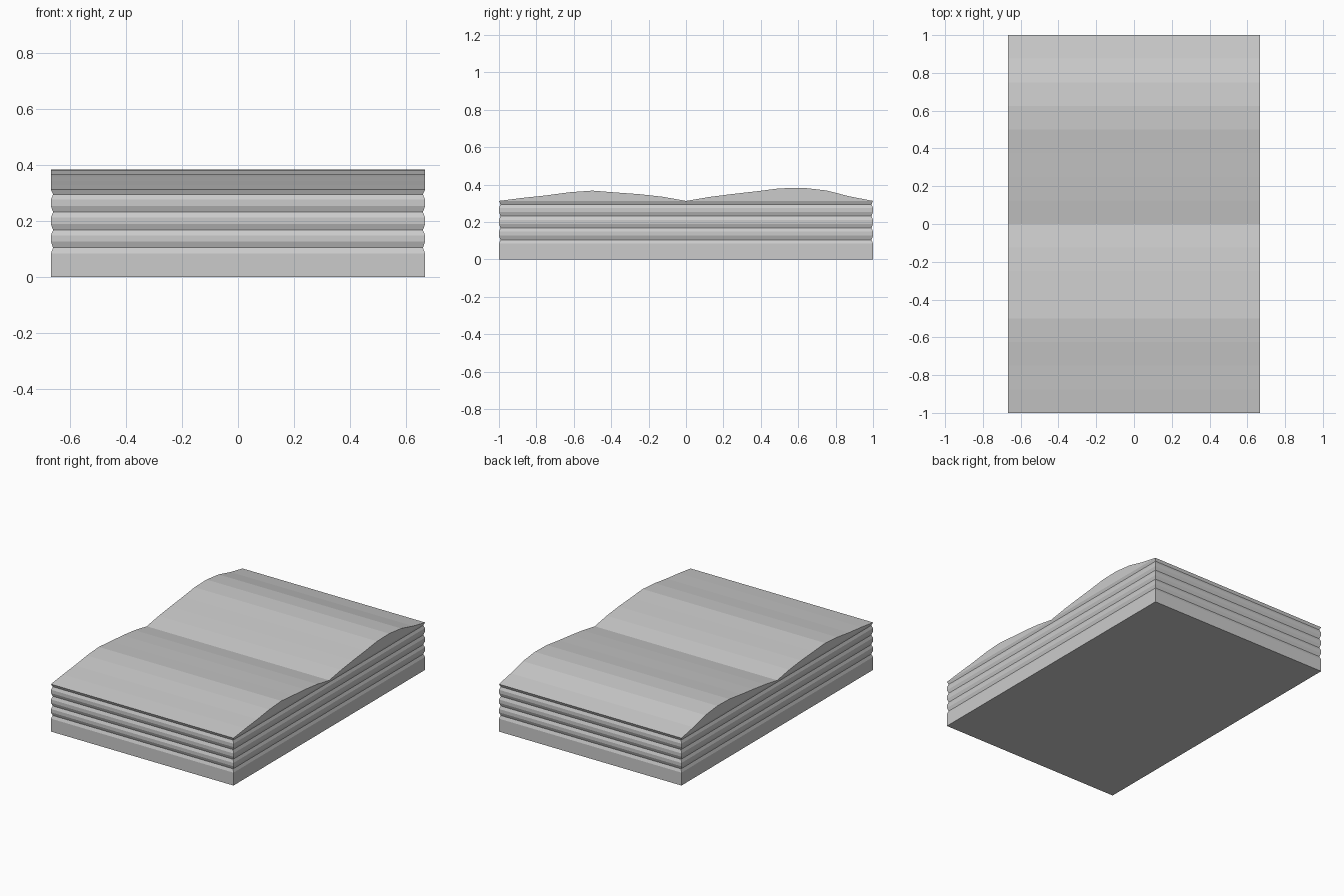
import bpy, bmesh

if "Cube" in bpy.data.objects:
    bpy.data.objects.remove(bpy.data.objects["Cube"])

HX, HY = 0.667, 1.0

# Side contour: (height, inset), with four shallow grooves
levels = [(0.0, 0.0), (0.085, 0.0)]
for g in (0.105, 0.168, 0.232, 0.295):
    levels += [(g, 0.008), (g + 0.022, 0.0)]
    if g < 0.29:
        levels.append((g + 0.044, 0.0))
levels[-1] = (0.313, 0.0)

# Wavy top heights, evenly spaced from front to back
wave = [0.313, 0.329, 0.342, 0.359, 0.368, 0.358, 0.349, 0.335, 0.313,
        0.334, 0.350, 0.364, 0.380, 0.383, 0.369, 0.337, 0.313]

bm = bmesh.new()

# Grooved stack of rectangular rings
rings = []
for z, d in levels:
    x, y = HX - d, HY - d
    rings.append([bm.verts.new((a * x, b * y, z))
                  for a, b in ((-1, -1), (1, -1), (1, 1), (-1, 1))])
bm.faces.new(rings[0][::-1])
for lo, hi in zip(rings, rings[1:]):
    for i in range(4):
        j = (i + 1) % 4
        bm.faces.new((lo[i], lo[j], hi[j], hi[i]))

# Rippled top surface sharing the upper ring corners
fl, fr, br, bl = rings[-1]
n = len(wave) - 1
left, right = [fl], [fr]
for i in range(1, n):
    y = -HY + 2 * HY * i / n
    left.append(bm.verts.new((-HX, y, wave[i])))
    right.append(bm.verts.new((HX, y, wave[i])))
left.append(bl)
right.append(br)
for i in range(n):
    bm.faces.new((left[i], right[i], right[i + 1], left[i + 1]))

# Side walls under the two humps
mid_l, mid_r = left[n // 2], right[n // 2]
bm.faces.new(left)
bm.faces.new(right[::-1])

bmesh.ops.recalc_face_normals(bm, faces=bm.faces)
mesh = bpy.data.meshes.new("layered_slab")
bm.to_mesh(mesh)
bm.free()
slab = bpy.data.objects.new("layered_slab", mesh)
bpy.context.collection.objects.link(slab)
